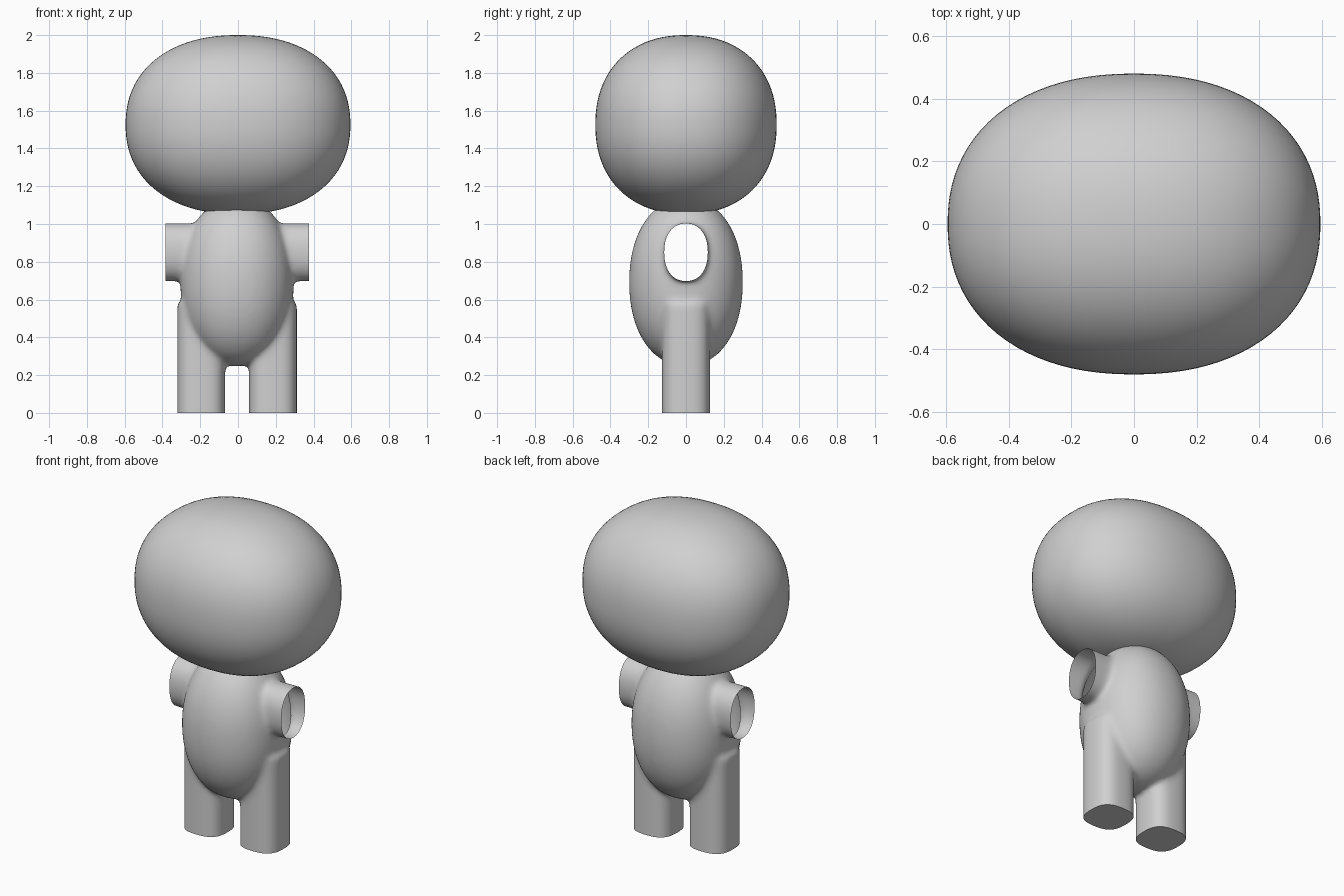
import bpy, bmesh, math
from mathutils import Vector

if "Cube" in bpy.data.objects:
    bpy.data.objects.remove(bpy.data.objects["Cube"])

mat = bpy.data.materials.new("light grey")
mat.diffuse_color = (0.63, 0.63, 0.63, 1)
mat.use_nodes = True
mat.node_tree.nodes["Principled BSDF"].inputs["Base Color"].default_value = mat.diffuse_color


def add_blob(bm, centre, radii, n=2.2, cuts=23):
    """Rounded-cube ellipsoid (first part of a mesh): a gridded cube pushed out."""
    bmesh.ops.create_cube(bm, size=2)
    bmesh.ops.subdivide_edges(bm, edges=bm.edges[:], cuts=cuts, use_grid_fill=True)
    for v in bm.verts:
        p = Vector([math.tan(c * math.pi / 4) for c in v.co])
        p /= sum(abs(c) ** n for c in p) ** (1 / n)
        v.co = [c + r * q for c, r, q in zip(centre, radii, p)]


def add_column(bm, point, a, b, n, start, end, sides=48):
    """Closed column with a superellipse section; point(u, v, w) places it."""
    rings = []
    for w in (start, end):
        ring = []
        for i in range(sides):
            t = 2 * math.pi * (i + 0.5) / sides
            c, s = math.cos(t), math.sin(t)
            k = (abs(c) ** n + abs(s) ** n) ** (-1 / n)
            ring.append(bm.verts.new(point(a * k * c, b * k * s, w)))
        rings.append(ring)
    for i in range(sides):
        j = (i + 1) % sides
        bm.faces.new((rings[0][i], rings[0][j], rings[1][j], rings[1][i]))
    bm.faces.new(rings[0][::-1])
    bm.faces.new(rings[1])


def make_object(name, bm):
    bmesh.ops.recalc_face_normals(bm, faces=bm.faces[:])
    me = bpy.data.meshes.new(name)
    bm.to_mesh(me)
    bm.free()
    me.materials.append(mat)
    ob = bpy.data.objects.new(name, me)
    bpy.context.collection.objects.link(ob)
    return ob


# Head
bm = bmesh.new()
add_blob(bm, (0, 0, 1.526), (0.595, 0.48, 0.474), 2.22)
head = make_object("head", bm)

# Body: torso, arm stubs and legs, fused and softened
bm = bmesh.new()
add_blob(bm, (0, 0, 0.692), (0.30, 0.301, 0.445), 2.15)
for s in (-1, 1):
    add_column(bm, lambda u, v, w: (s * w, u, 0.85 + v), 0.116, 0.154, 2.25, 0.1, 0.55)
    add_column(bm, lambda u, v, w: (s * 0.19 + u, v, w), 0.127, 0.127, 2.9, -0.15, 0.58)
body = make_object("body", bm)
remesh = body.modifiers.new("fuse", "REMESH")
remesh.mode = "VOXEL"
remesh.voxel_size = 0.012
soften = body.modifiers.new("soften", "SMOOTH")
soften.factor = 0.5
soften.iterations = 22
dg = bpy.context.evaluated_depsgraph_get()
bm = bmesh.new()
bm.from_mesh(bpy.data.meshes.new_from_object(body.evaluated_get(dg)))
body.modifiers.clear()


def slice_off(co, no):
    geom = bm.verts[:] + bm.edges[:] + bm.faces[:]
    res = bmesh.ops.bisect_plane(bm, geom=geom, plane_co=co, plane_no=no, clear_outer=True)
    return [g for g in res["geom_cut"] if g.is_valid and isinstance(g, bmesh.types.BMEdge)]


# Flat closed soles, then open hollow sleeves
soles = slice_off((0, 0, 0), (0, 0, -1))
bmesh.ops.holes_fill(bm, edges=soles, sides=0)
for s in (-1, 1):
    slice_off((s * 0.38, 0, 0), (s, 0, 0))
bmesh.ops.translate(bm, verts=bm.verts[:], vec=(-0.005, 0, 0))
bmesh.ops.recalc_face_normals(bm, faces=bm.faces[:])
for f in bm.faces:
    f.material_index = 0
bm.to_mesh(body.data)
bm.free()
if not body.data.materials:
    body.data.materials.append(mat)

# Smooth shading with crisp soles
for ob in (head, body):
    ob.select_set(True)
bpy.context.view_layer.objects.active = body
bpy.ops.object.shade_smooth_by_angle(angle=math.radians(40))
